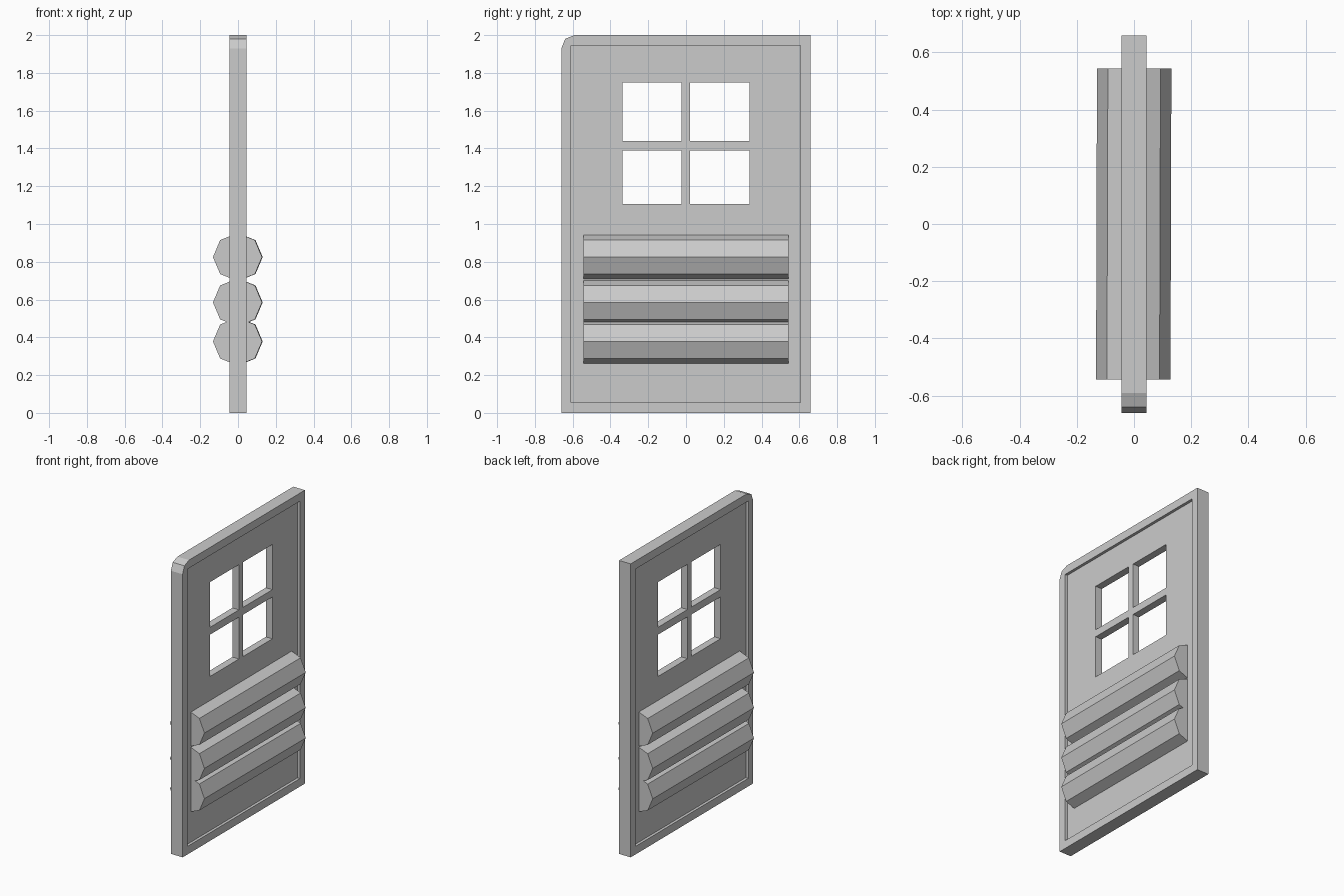
import bpy
import bmesh
from math import pi, sin, cos

if "Cube" in bpy.data.objects:
    bpy.data.objects.remove(bpy.data.objects["Cube"])


def rect(y0, y1, z0, z1):
    return [(y0, z0), (y1, z0), (y1, z1), (y0, z1)]


def plate(name, outlines, half_thickness):
    """Flat plate in the YZ plane: first outline is the border, the rest are holes."""
    curve = bpy.data.curves.new(name, 'CURVE')
    curve.dimensions = '2D'
    curve.fill_mode = 'BOTH'
    curve.extrude = half_thickness
    for pts in outlines:
        spline = curve.splines.new('POLY')
        spline.points.add(len(pts) - 1)
        for point, (y, z) in zip(spline.points, pts):
            point.co = (y, z, 0, 1)
        spline.use_cyclic_u = True
    obj = bpy.data.objects.new(name, curve)
    bpy.context.collection.objects.link(obj)
    obj.rotation_euler = (pi / 2, 0, pi / 2)
    bpy.ops.object.select_all(action='DESELECT')
    obj.select_set(True)
    bpy.context.view_layer.objects.active = obj
    bpy.ops.object.convert(target='MESH')
    obj = bpy.context.object
    bm = bmesh.new()
    bm.from_mesh(obj.data)
    bmesh.ops.remove_doubles(bm, verts=bm.verts, dist=0.0001)
    bmesh.ops.recalc_face_normals(bm, faces=bm.faces)
    for face in bm.faces:
        face.smooth = False
    bm.to_mesh(obj.data)
    bm.free()
    return obj


def slat(name, z):
    """Eight-sided bar running along Y, very slightly turned in the door."""
    bm = bmesh.new()
    ring = [bm.verts.new((0.13 * cos(i * pi / 4), -0.543, 0.127 * sin(i * pi / 4)))
            for i in range(8)]
    cap = bm.faces.new(ring)
    ext = bmesh.ops.extrude_face_region(bm, geom=[cap], use_keep_orig=True)
    verts = [v for v in ext['geom'] if isinstance(v, bmesh.types.BMVert)]
    bmesh.ops.translate(bm, verts=verts, vec=(0, 1.086, 0))
    bmesh.ops.recalc_face_normals(bm, faces=bm.faces)
    mesh = bpy.data.meshes.new(name)
    bm.to_mesh(mesh)
    bm.free()
    obj = bpy.data.objects.new(name, mesh)
    bpy.context.collection.objects.link(obj)
    obj.location = (-0.001, 0, z)
    obj.rotation_euler.z = -0.003


# Outer frame with one clipped top corner
inner = rect(-0.608, 0.605, 0.055, 1.945)
outer = [(-0.658, 0), (0.658, 0), (0.658, 2), (-0.59, 2), (-0.64, 1.98), (-0.66, 1.93)]
plate("door_frame", [outer, inner], 0.044)

# Recessed panel with four window openings
windows = [rect(y0, y1, z0, z1)
           for y0, y1 in ((-0.337, -0.025), (0.02, 0.335))
           for z0, z1 in ((1.105, 1.39), (1.44, 1.748))]
plate("door_panel", [inner] + windows, 0.025)

# Horizontal slats on the lower half
for i, height in enumerate((0.825, 0.585, 0.378)):
    slat(f"slat_{i + 1}", height)
